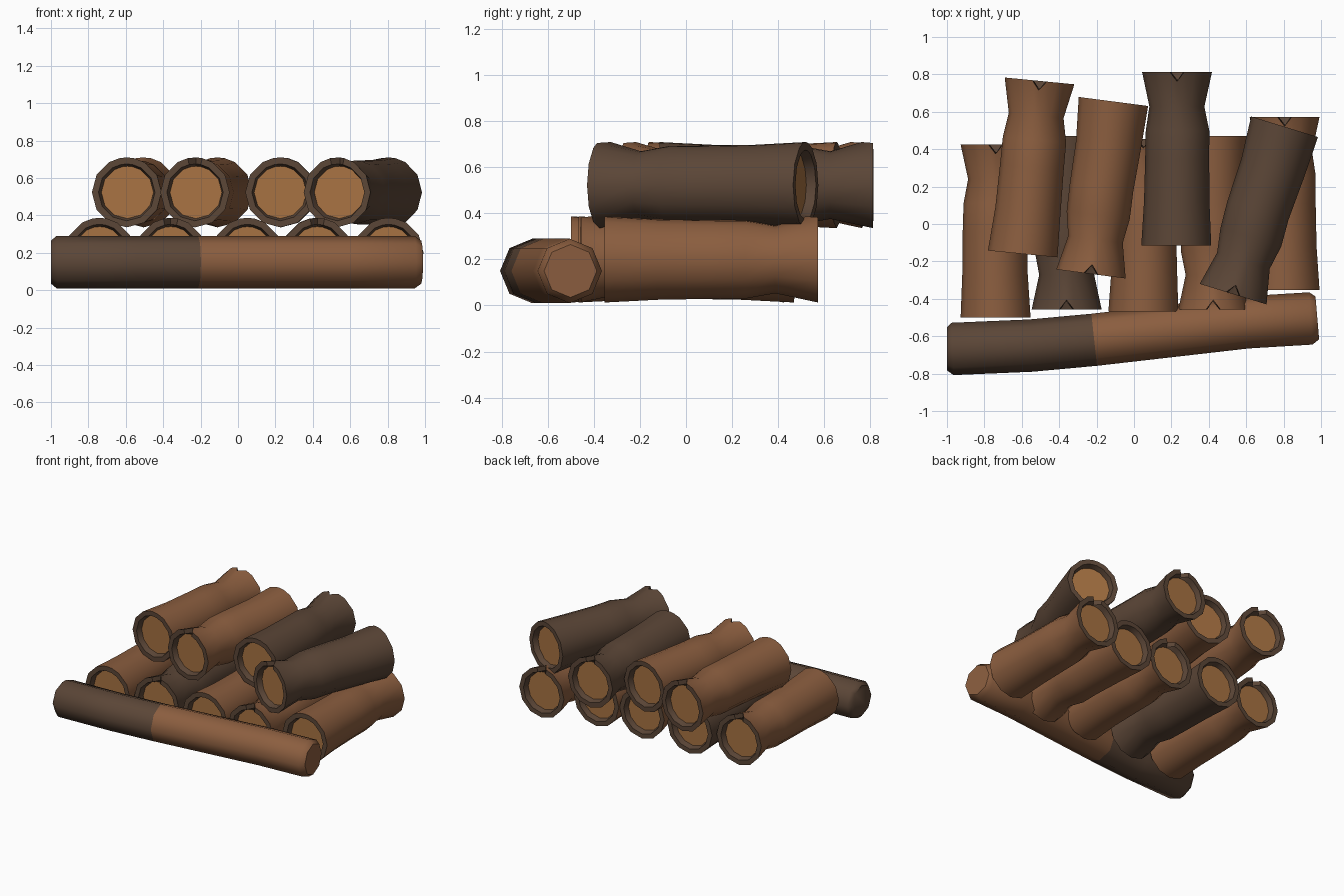
import bpy, bmesh, math, random
from mathutils import Vector

random.seed(4)
cube = bpy.data.objects.get("Cube")
if cube:
    bpy.data.objects.remove(cube, do_unlink=True)


def material(name, rgb):
    m = bpy.data.materials.new(name)
    m.use_nodes = True
    m.diffuse_color = (*rgb, 1)
    m.node_tree.nodes["Principled BSDF"].inputs["Base Color"].default_value = (*rgb, 1)
    return m


BROWN = material("brown bark", (0.26, 0.112, 0.05))
DARK = material("dark bark", (0.105, 0.061, 0.038))
WOOD = material("cut wood", (0.39, 0.17, 0.055))
UP = Vector((0, 0, 1))


def finish(bm, name, mats, angle):
    bmesh.ops.recalc_face_normals(bm, faces=bm.faces)
    mesh = bpy.data.meshes.new(name)
    bm.to_mesh(mesh)
    bm.free()
    for m in mats:
        mesh.materials.append(m)
    ob = bpy.data.objects.new(name, mesh)
    bpy.context.collection.objects.link(ob)
    bpy.ops.object.select_all(action='DESELECT')
    ob.select_set(True)
    bpy.context.view_layer.objects.active = ob
    bpy.ops.object.shade_smooth_by_angle(angle=math.radians(angle))


def bridge(bm, rings, slots):
    """Join rings of vertices; one material slot per band."""
    for r0, r1, slot in zip(rings, rings[1:], slots):
        n = len(r0)
        for i in range(n):
            j = (i + 1) % n
            bm.faces.new((r0[i], r0[j], r1[j], r1[i])).material_index = slot


# Twelve sides, with the top corner split into three for the end notch
ANGLES = sorted([30 * i for i in range(12) if i != 3] + [78, 90, 102])
# Side profile: position along the log and radius, from plain end to notched end
SIDE = [(0, .187), (.25, .175), (.5, .171), (.66, .17), (.8, .147), (1, .187)]
RIM, CORE, RECESS, NOTCH = .152, .14, .04, .05


def hollow_log(name, plain, notched, z, bark):
    a, b = Vector((*plain, z)), Vector((*notched, z))
    length = (b - a).length
    d = (b - a).normalized()
    side = d.cross(UP)
    bm = bmesh.new()
    # profile runs from one recessed face, over the rim and bark, to the other
    prof = [(RECESS, CORE), (0, RIM)] + [(t * length, r) for t, r in SIDE]
    prof += [(length, RIM), (length - RECESS, CORE)]
    rings = []
    for k, (s, r) in enumerate(prof):
        ring = []
        inner = 3 <= k <= 5
        bow = Vector((random.uniform(-.006, .006), 0, 0)) if inner else Vector()
        for ang in ANGLES:
            c, h = math.cos(math.radians(ang)), math.sin(math.radians(ang))
            along = s
            if ang == 90 and k in (len(prof) - 3, len(prof) - 2):
                along -= NOTCH
            ring.append(bm.verts.new(a + bow + d * along + (side * c + UP * h) * r))
        rings.append(ring)
    bridge(bm, rings, [1, 1] + [0] * (len(SIDE) - 1) + [1, 1])
    for ring in (rings[0], rings[-1]):
        bm.faces.new(ring).material_index = 2
    finish(bm, name, (bark, DARK, WOOD), 35)


# Lower row: plain end, notched end, bark
LOW, HIGH = .2, .523
lower = [((-.74, -.5), (-.74, .425), BROWN),
         ((-.36, .47), (-.36, -.457), DARK),
         ((.05, -.468), (.05, .455), BROWN),
         ((.42, .47), (.424, -.457), BROWN),
         ((.805, -.353), (.805, .573), BROWN)]
# Upper row
upper = [((-.595, -.16), (-.505, .765), BROWN),
         ((-.11, .655), (-.23, -.267), BROWN),
         ((.226, -.115), (.23, .813), DARK),
         ((.805, .52), (.53, -.375), DARK)]
for row, logs, z in (("lower", lower, LOW), ("upper", upper, HIGH)):
    for i, (p, q, bark) in enumerate(logs):
        hollow_log(f"{row}_log_{i + 1}", p, q, z, bark)


# Long solid log lying across the front, half dark and half brown
def front_log():
    path = [(-1, -.668, .115), (-.97, -.668, .14), (-.55, -.65, .14),
            (-.213, -.619, .14), (.6, -.526, .14), (.945, -.505, .14), (.98, -.502, .115)]
    bm = bmesh.new()
    rings = []
    for k, (x, y, r) in enumerate(path):
        x0, y0, _ = path[max(k - 1, 0)]
        x1, y1, _ = path[min(k + 1, len(path) - 1)]
        d = Vector((x1 - x0, y1 - y0, 0)).normalized()
        side = d.cross(UP)
        rings.append([bm.verts.new(Vector((x, y, .15)) + r * (
            side * math.cos(i * math.pi / 4) + UP * math.sin(i * math.pi / 4)))
            for i in range(8)])
    bridge(bm, rings, [1, 1, 1, 0, 0, 0])
    bm.faces.new(rings[0]).material_index = 1
    bm.faces.new(rings[-1]).material_index = 0
    finish(bm, "front_log", (BROWN, DARK), 50)


front_log()
